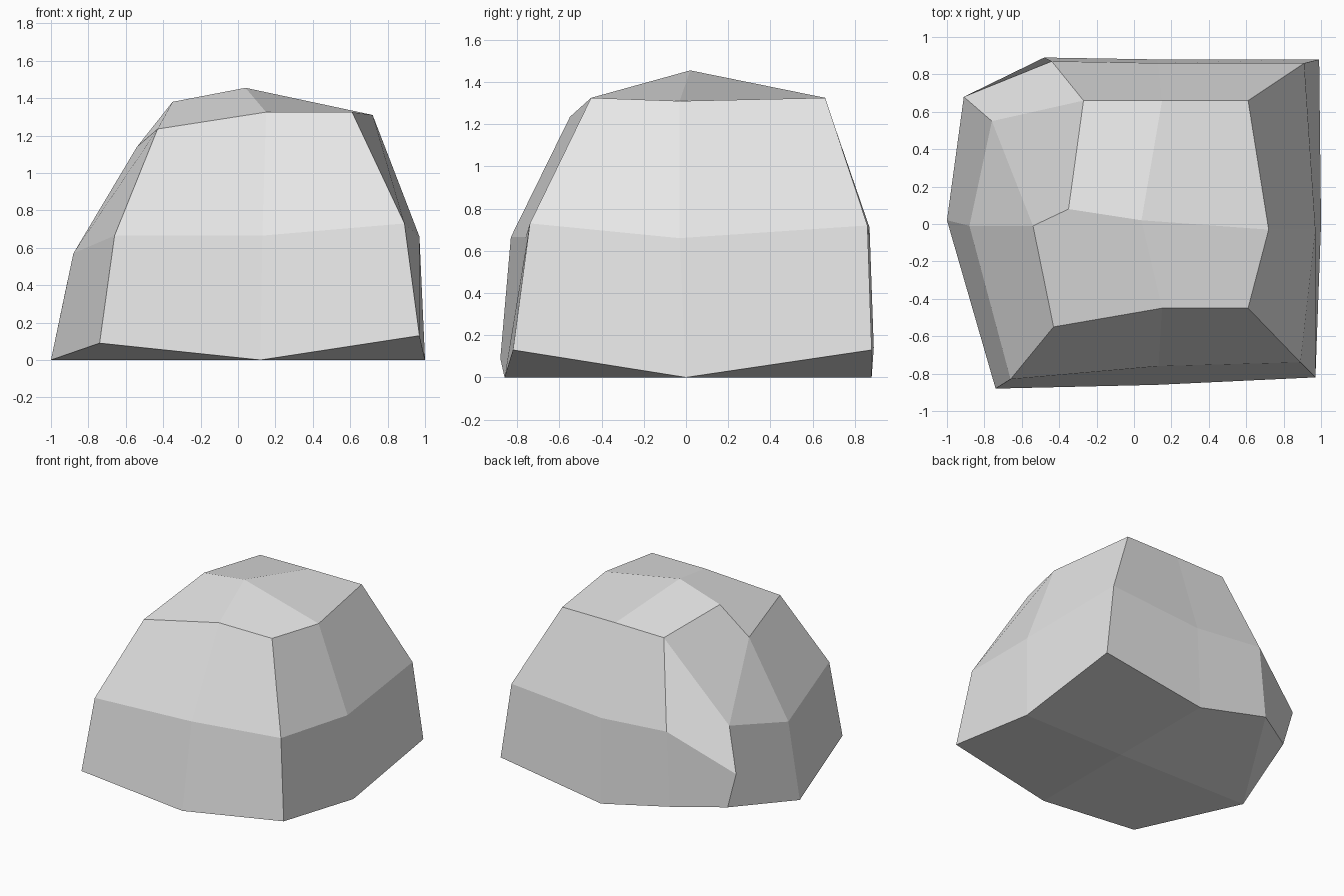
import bpy
import bmesh

old = bpy.data.objects.get("Cube")
if old:
    bpy.data.objects.remove(old, do_unlink=True)

# Stone colour
stone = bpy.data.materials.new("stone_grey")
stone.use_nodes = True
grey = (0.8, 0.8, 0.8, 1)
stone.diffuse_color = grey
stone.node_tree.nodes["Principled BSDF"].inputs["Base Color"].default_value = grey

bm = bmesh.new()


def make_ring(*points):
    return [bm.verts.new(point) for point in points]


def make_face(*corners):
    return bm.faces.new(corners)


# Rings run: left middle, front corner, front, front corner, right middle,
# back corner, back, then the two ends of the chipped corner
base = make_ring((-1, .02, 0), (-.74, -.88, .09), (.12, -.86, 0),
                 (.97, -.82, .13), (1, 0, 0), (.99, .88, .13),
                 (.12, .88, 0), (-.48, .89, .14), (-.83, .67, .145))
waist = make_ring((-.88, -.01, .57), (-.66, -.83, .665), (.13, -.76, .665),
                  (.89, -.74, .73), (.97, -.03, .66), (.91, .86, .72),
                  (.13, .86, .66), (-.44, .87, .71), (-.91, .68, .43))
crown = make_ring((-.54, -.01, 1.14), (-.43, -.55, 1.235), (.15, -.45, 1.325),
                  (.61, -.45, 1.325), (.72, -.03, 1.31), (.61, .66, 1.325),
                  (.15, .66, 1.325), (-.27, .66, 1.32), (-.76, .55, .72))
peak, ledge, underside = make_ring((.04, .02, 1.455), (-.35, .08, 1.38),
                                   (.12, 0, 0))

# Side walls, two bands of facets
for lower, upper in ((base, waist), (waist, crown)):
    for i in range(len(base) - 1):
        make_face(lower[i], lower[i + 1], upper[i + 1], upper[i])

# Facets that close the chipped corner
side, front_left, front, front_right, right, back_right, back, chip_a, chip_b = crown
make_face(base[-1], base[0], waist[0], chip_b, waist[-1])
make_face(waist[0], side, chip_b)
make_face(chip_a, chip_b, side, ledge)

# Top facets around the peak
make_face(side, front_left, front, peak, ledge)
make_face(front, front_right, right, peak)
make_face(right, back_right, back, peak)
make_face(back, chip_a, ledge, peak)

# Underside facets
side, front_left, front, front_right, right, back_right, back, chip_a, chip_b = base
make_face(side, front_left, front, underside)
make_face(front, front_right, right, underside)
make_face(right, back_right, back, underside)
make_face(back, chip_a, side, underside)
make_face(chip_a, chip_b, side)

bmesh.ops.recalc_face_normals(bm, faces=bm.faces)
mesh = bpy.data.meshes.new("boulder")
bm.to_mesh(mesh)
bm.free()
mesh.materials.append(stone)
boulder = bpy.data.objects.new("boulder", mesh)
bpy.context.collection.objects.link(boulder)
